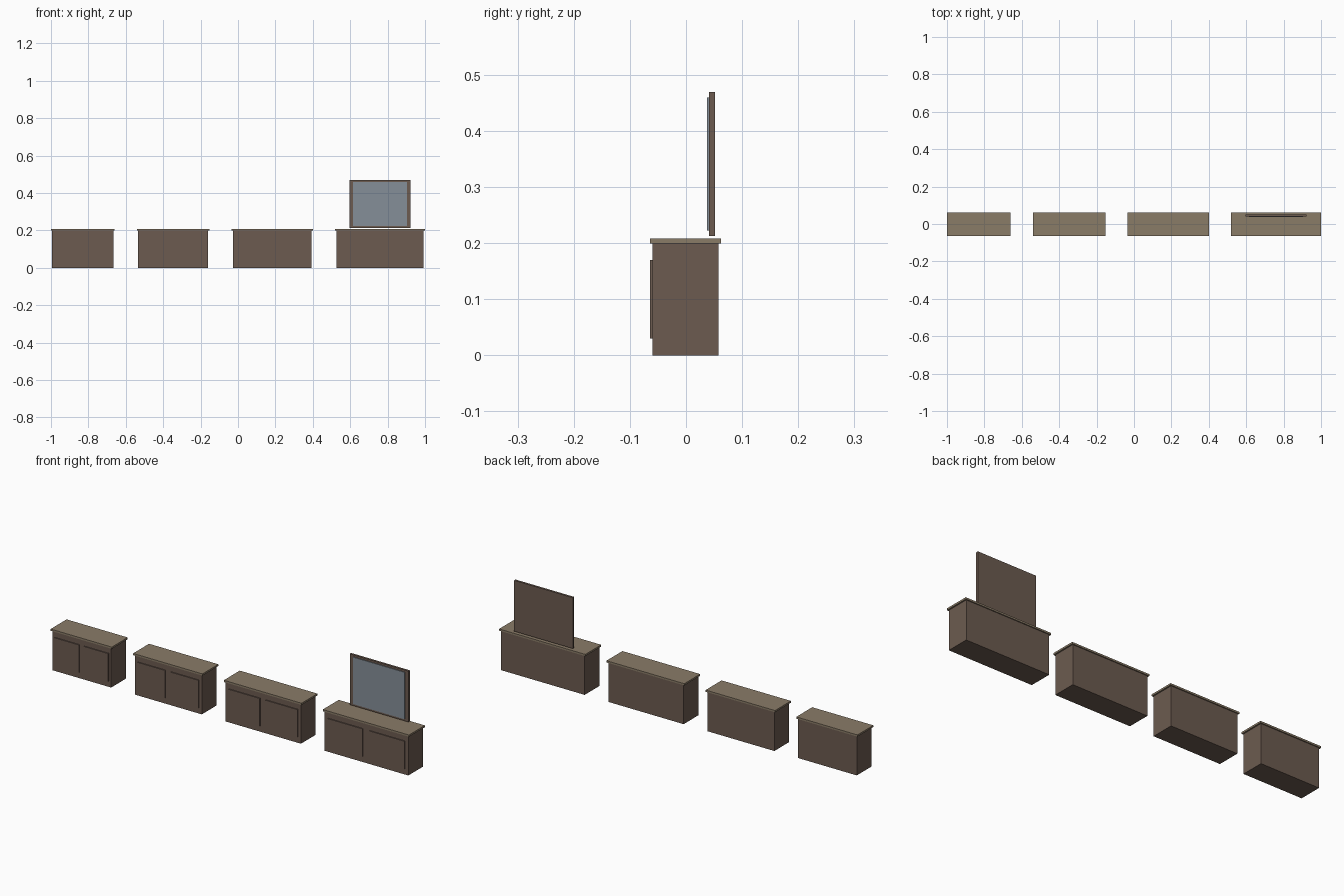
import bpy

default_cube = bpy.data.objects.get("Cube")
if default_cube:
    bpy.data.objects.remove(default_cube, do_unlink=True)


def make_material(name, colour):
    mat = bpy.data.materials.new(name)
    mat.use_nodes = True
    mat.diffuse_color = (*colour, 1)
    mat.node_tree.nodes["Principled BSDF"].inputs["Base Color"].default_value = (*colour, 1)
    return mat


dark_wood = make_material("dark wood", (0.15, 0.105, 0.08))
light_wood = make_material("light wood", (0.255, 0.2, 0.137))
mirror_grey = make_material("mirror grey", (0.235, 0.275, 0.315))


def box(name, centre, size, mat):
    bpy.ops.mesh.primitive_cube_add(size=1, location=centre)
    obj = bpy.context.object
    obj.name = name
    obj.scale = size
    bpy.ops.object.transform_apply(location=False, rotation=False, scale=True)
    obj.data.materials.append(mat)
    return obj


BODY_HEIGHT = 0.199
BODY_DEPTH = 0.117
TOP_THICKNESS = 0.009
MID_Y = -0.001

# Four sideboards of growing width: (centre x, body width)
sideboards = [(-0.83, 0.327), (-0.347, 0.373), (0.183, 0.42), (0.759, 0.467)]

for number, (x, width) in enumerate(sideboards, 1):
    # Carcass and overhanging top
    box(f"cabinet_body_{number}", (x, MID_Y, BODY_HEIGHT / 2),
        (width, BODY_DEPTH, BODY_HEIGHT), dark_wood)
    box(f"cabinet_top_{number}", (x, MID_Y, BODY_HEIGHT + TOP_THICKNESS / 2),
        (width + 0.014, 0.127, TOP_THICKNESS), light_wood)
    # Pair of raised door panels
    for side, sign in (("right", -1), ("left", 1)):
        box(f"{side}_door_{number}", (x + sign * width / 4, -0.0615, 0.0995),
            (width * 0.42, 0.006, 0.14), dark_wood)

# Framed mirror above the widest sideboard
mirror_x = sideboards[-1][0]
box("mirror_frame", (mirror_x, 0.0465, 0.341), (0.327, 0.011, 0.257), dark_wood)
box("mirror_glass", (mirror_x, 0.0395, 0.341), (0.287, 0.004, 0.237), mirror_grey)
